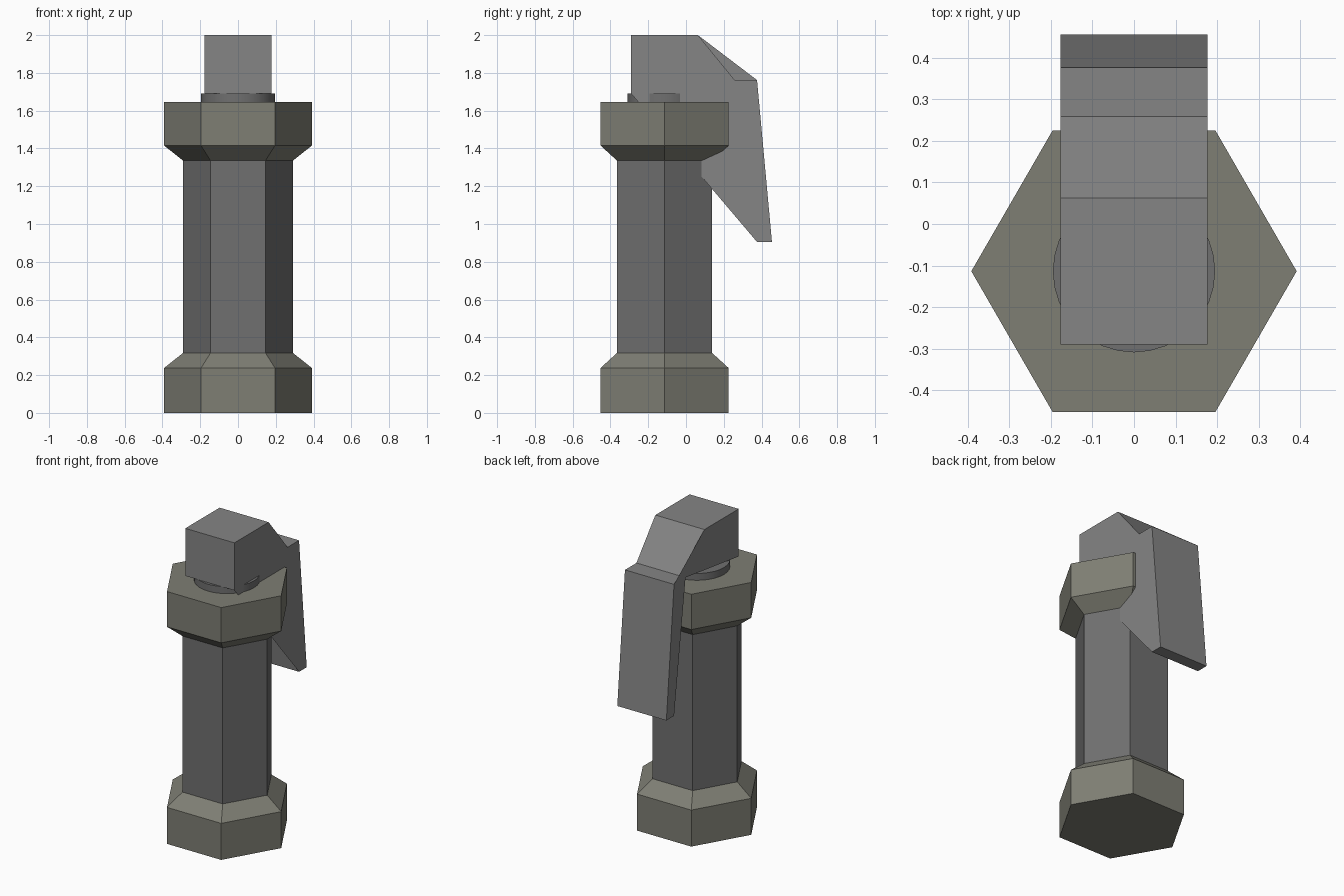
import bpy, bmesh
from math import cos, sin, tau

if "Cube" in bpy.data.objects:
    bpy.data.objects.remove(bpy.data.objects["Cube"])

AXIS_Y = -0.1135     # the canister axis sits forward of the origin
HALF_W = 0.177       # half width of the lever


def material(name, rgb):
    m = bpy.data.materials.new(name)
    m.diffuse_color = (*rgb, 1)
    m.use_nodes = True
    m.node_tree.nodes["Principled BSDF"].inputs["Base Color"].default_value = m.diffuse_color
    return m


def finish(name, bm, mat):
    me = bpy.data.meshes.new(name)
    bm.to_mesh(me)
    bm.free()
    ob = bpy.data.objects.new(name, me)
    bpy.context.collection.objects.link(ob)
    me.materials.append(mat)
    return ob


def turned(name, profile, sides, mat):
    """Closed prism stack around the canister axis from (radius, z) pairs."""
    bm = bmesh.new()
    rings = [[bm.verts.new((r * cos(tau * i / sides), AXIS_Y + r * sin(tau * i / sides), z))
              for i in range(sides)] for r, z in profile]
    for a, b in zip(rings, rings[1:]):
        for i in range(sides):
            j = (i + 1) % sides
            bm.faces.new((a[i], a[j], b[j], b[i]))
    bm.faces.new(rings[0][::-1])
    bm.faces.new(rings[-1])
    return finish(name, bm, mat)


olive = material("olive", (0.21, 0.21, 0.175))
dark = material("dark_grey", (0.16, 0.16, 0.16))
grey = material("lever_grey", (0.235, 0.235, 0.235))

# Hexagonal canister with flared end caps
turned("bottom_cap", [(0.391, 0), (0.391, 0.238), (0.29, 0.318)], 6, olive)
turned("body", [(0.29, 0.318), (0.29, 1.335)], 6, dark)
turned("top_cap", [(0.29, 1.335), (0.391, 1.415), (0.391, 1.645)], 6, olive)

# Round collar under the lever head
collar = turned("collar", [(0.195, 1.645), (0.195, 1.69)], 32, dark)
bpy.context.view_layer.objects.active = collar
collar.select_set(True)
bpy.ops.object.shade_smooth_by_angle()

# Lever: (y, z) points; point 2 is the inner elbow, shared by the top notch and the underside
points = [(-0.29, 2.0), (0.063, 2.0), (0.258, 1.762), (0.376, 1.762),
          (0.455, 0.905), (0.376, 0.905), (-0.29, 1.69)]
bm = bmesh.new()
left, right = [[bm.verts.new((x, y, z)) for y, z in points] for x in (-HALF_W, HALF_W)]
loop = [0, 1, 2, 3, 4, 5, 2, 6]
for i, j in zip(loop, loop[1:] + loop[:1]):
    bm.faces.new((left[i], right[i], right[j], left[j]))
# Right side fills the gap under the elbow, left side fills the notch above it
bm.faces.new(right[::-1])
bm.faces.new([left[i] for i in (0, 1, 3, 4, 5, 2, 6)])
finish("lever", bm, grey)
